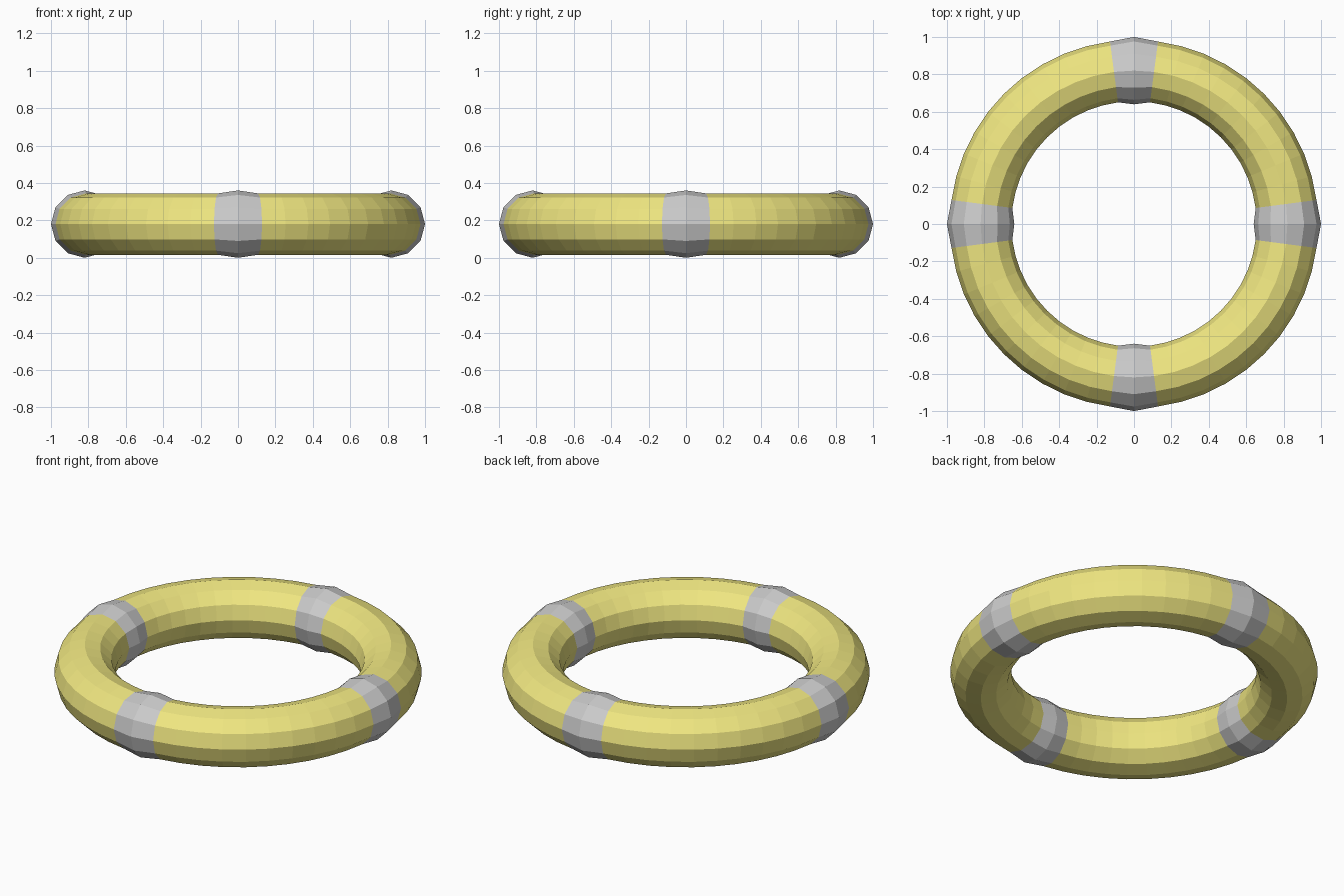
import bpy, bmesh
from math import sin, cos, tau

if "Cube" in bpy.data.objects:
    bpy.data.objects.remove(bpy.data.objects["Cube"])

RING, TUBE, BULGE = 0.82, 0.164, 0.18   # ring radius, tube radius, band crest radius
STEPS, SIDES = 48, 12

yellow = bpy.data.materials.new("yellow")
yellow.diffuse_color = (0.87, 0.80, 0.22, 1)
yellow.use_nodes = True
yellow.node_tree.nodes["Principled BSDF"].inputs["Base Color"].default_value = yellow.diffuse_color


def tube_arc(name, start, radii, material=None):
    """Flat-faced stretch of the ring: one cross-section per radius."""
    bm = bmesh.new()
    loops = []
    for i, r in enumerate(radii):
        a = tau * (start + i) / STEPS
        loop = []
        for j in range(SIDES):
            b = tau * j / SIDES
            d = RING + r * cos(b)
            loop.append(bm.verts.new((d * cos(a), d * sin(a), BULGE + r * sin(b))))
        loops.append(loop)
    for p, q in zip(loops, loops[1:]):
        for j in range(SIDES):
            k = (j + 1) % SIDES
            bm.faces.new((p[j], q[j], q[k], p[k]))
    mesh = bpy.data.meshes.new(name)
    bm.to_mesh(mesh)
    bm.free()
    obj = bpy.data.objects.new(name, mesh)
    bpy.context.collection.objects.link(obj)
    if material:
        mesh.materials.append(material)


# four grey bands on the axes, with yellow tube between them
quarter = STEPS // 4
for n in range(4):
    c = n * quarter
    tube_arc(f"grey_band_{n + 1}", c - 1, [TUBE, BULGE, TUBE])
    tube_arc(f"ring_section_{n + 1}", c + 1, [TUBE] * (quarter - 1), yellow)
